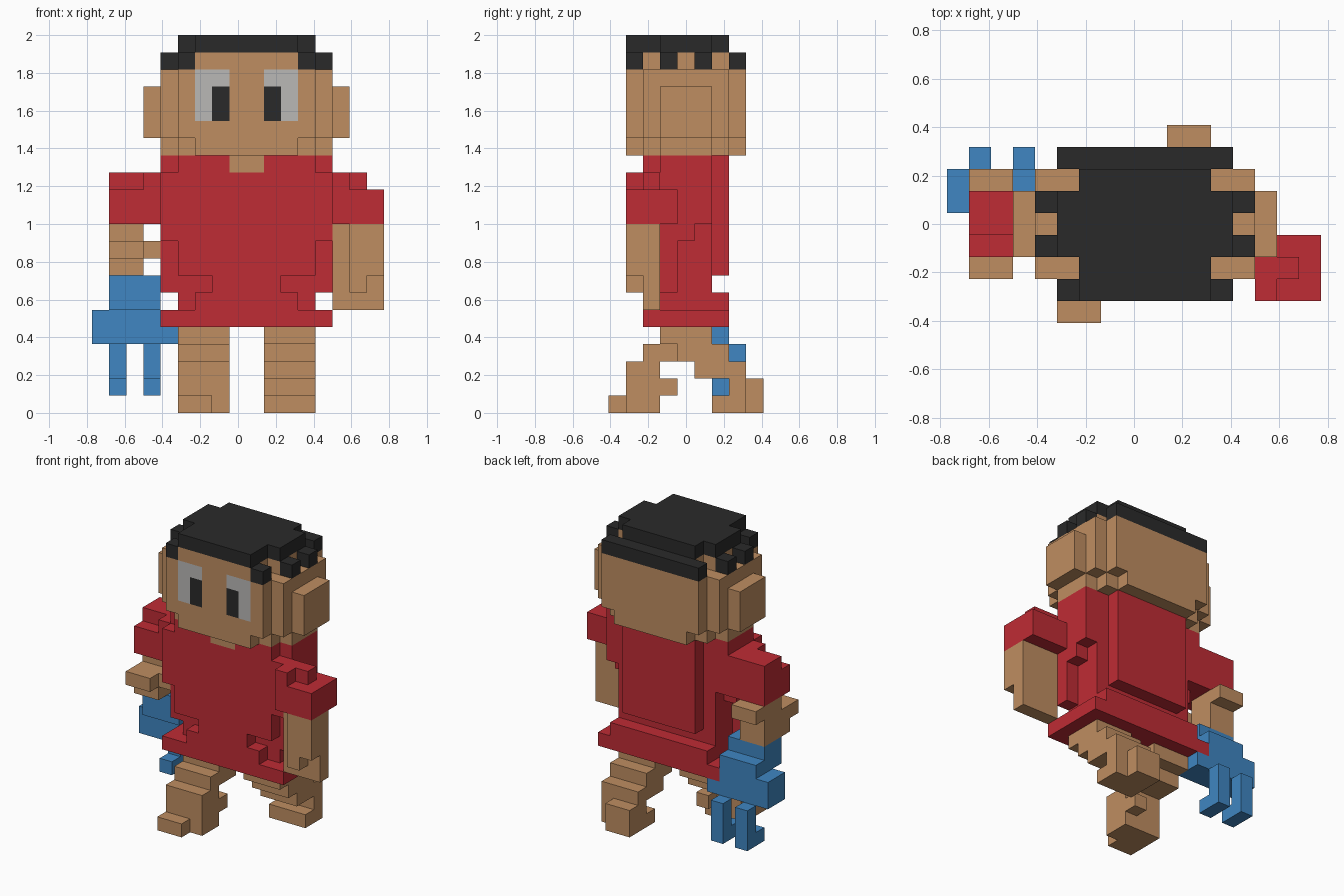
import bpy
import bmesh
from mathutils import Vector

default_cube = bpy.data.objects.get("Cube")
if default_cube:
    bpy.data.objects.remove(default_cube, do_unlink=True)

UNIT = 2 / 22                      # edge length of one block
ORIGIN = Vector((8.5, 4.5, 0))     # block coordinates of the model's centre
MIRROR = 18                        # the body is symmetric about half of this


def make_material(name, colour):
    material = bpy.data.materials.new(name)
    material.use_nodes = True
    material.diffuse_color = (*colour, 1)
    material.node_tree.nodes["Principled BSDF"].inputs["Base Color"].default_value = (*colour, 1)
    return material


skin = make_material("tan skin", (.52, .27, .12))
red = make_material("red shirt", (.52, .025, .035))
blue = make_material("blue toy", (.05, .24, .54))
black = make_material("black hair", (.023, .023, .023))
grey = make_material("eye grey", (.49, .48, .47))

owner = {}      # block cell -> name of the part that fills it
materials = {}  # part name -> material


def part(name, material, *boxes, mirror=False):
    """Fill boxes (x0, x1, y0, y1, z0, z1) of blocks; later parts replace earlier ones."""
    materials[name] = material
    for x0, x1, y0, y1, z0, z1 in boxes:
        spans = [(x0, x1)]
        if mirror:
            spans.append((MIRROR - x1, MIRROR - x0))
        for start, end in spans:
            for x in range(start, end):
                for y in range(y0, y1):
                    for z in range(z0, z1):
                        owner[x, y, z] = name


def build_part(name):
    """Skin the part's blocks, leaving out faces buried against any other block."""
    bm = bmesh.new()
    corners = {}

    def corner(point):
        key = tuple(round(c) for c in point)
        if key not in corners:
            corners[key] = bm.verts.new((Vector(key) - ORIGIN) * UNIT)
        return corners[key]

    axes = [Vector((1, 0, 0)), Vector((0, 1, 0)), Vector((0, 0, 1))]
    for cell in [c for c, filler in owner.items() if filler == name]:
        base = Vector(cell)
        for index, axis in enumerate(axes):
            u, v = axes[(index + 1) % 3], axes[(index + 2) % 3]
            for side in (0, 1):
                neighbour = base + axis * (2 * side - 1)
                if tuple(round(c) for c in neighbour) in owner:
                    continue
                start = base + axis * side
                loop = [start, start + u, start + u + v, start + v]
                if side == 0:
                    loop.reverse()
                bm.faces.new([corner(p) for p in loop])
    mesh = bpy.data.meshes.new(name)
    bm.to_mesh(mesh)
    bm.free()
    mesh.materials.append(materials[name])
    bpy.context.collection.objects.link(bpy.data.objects.new(name, mesh))


# Head with rounded corners, and ears
part("head", skin,
     (5, 13, 1, 8, 16, 20), (4, 14, 2, 7, 16, 20),
     (6, 12, 1, 8, 15, 16), (5, 13, 2, 7, 15, 16), (4, 14, 3, 6, 15, 16),
     (6, 12, 1, 7, 20, 21), (5, 13, 3, 6, 20, 21))
part("ears", skin, (3, 4, 3, 6, 16, 19), mirror=True)

# Hair cap, back fringe, temple and side tufts
part("hair", black,
     (6, 12, 1, 7, 21, 22), (5, 13, 3, 6, 21, 22), (5, 13, 7, 8, 20, 21))
part("hair_tufts", black,
     (5, 6, 1, 2, 20, 21), (4, 5, 3, 4, 20, 21), (4, 5, 5, 6, 20, 21), mirror=True)

# Eyes
part("eyes", grey, (6, 8, 1, 2, 17, 20), mirror=True)
part("pupils", black, (7, 8, 1, 2, 17, 19), mirror=True)

# Shirt: hem, waist, chest, back, sides and collar
part("shirt", red,
     (4, 14, 2, 7, 5, 6),
     (5, 13, 3, 7, 6, 7), (6, 12, 2, 3, 6, 7),
     (5, 13, 3, 6, 7, 8), (7, 11, 2, 3, 7, 8),
     (5, 13, 2, 6, 8, 15), (6, 12, 6, 7, 8, 15),
     (4, 14, 3, 4, 7, 10), (4, 14, 3, 5, 10, 11),
     (4, 14, 3, 6, 11, 15), (4, 14, 2, 3, 10, 14))
part("neck", skin, (8, 10, 2, 3, 14, 15))

# Left arm, hanging forward
part("left_sleeve", red,
     (14, 17, 1, 4, 11, 13), (14, 16, 2, 3, 13, 14), (14, 15, 1, 3, 13, 14))
part("left_arm", skin,
     (14, 17, 2, 3, 6, 11), (15, 16, 1, 2, 7, 11), (16, 17, 1, 2, 8, 11))

# Right arm, bent, with a hand reaching forward
part("right_sleeve", red,
     (1, 4, 3, 6, 11, 13), (1, 3, 4, 6, 13, 14), (3, 4, 3, 6, 13, 14))
part("right_arm", skin,
     (1, 3, 4, 7, 10, 11), (1, 3, 3, 6, 8, 10), (1, 3, 2, 3, 9, 10), (3, 4, 3, 4, 9, 10))

# Small toy figure held in the right hand
part("toy_body", blue,
     (1, 4, 4, 6, 6, 8), (1, 4, 5, 7, 4, 7),
     (0, 1, 5, 7, 4, 6), (4, 5, 5, 7, 4, 5))
for name, x in (("toy_outer_leg", 1), ("toy_inner_leg", 3)):
    part(name, blue, (x, x + 1, 7, 8, 1, 4), (x, x + 1, 6, 7, 1, 2))

# Striding legs: the right one steps forward, the left one trails
part("right_leg", skin,
     (5, 8, 3, 6, 4, 5), (5, 8, 2, 5, 3, 4), (5, 8, 1, 3, 2, 3),
     (5, 8, 1, 3, 0, 2), (7, 8, 3, 4, 1, 2), (5, 7, 0, 1, 0, 1))
part("left_leg", skin,
     (10, 13, 3, 6, 4, 5), (10, 13, 4, 7, 3, 4), (10, 13, 5, 7, 2, 3),
     (10, 13, 7, 8, 0, 3), (10, 12, 8, 9, 0, 2), (10, 13, 6, 7, 0, 1))

for part_name in materials:
    build_part(part_name)
